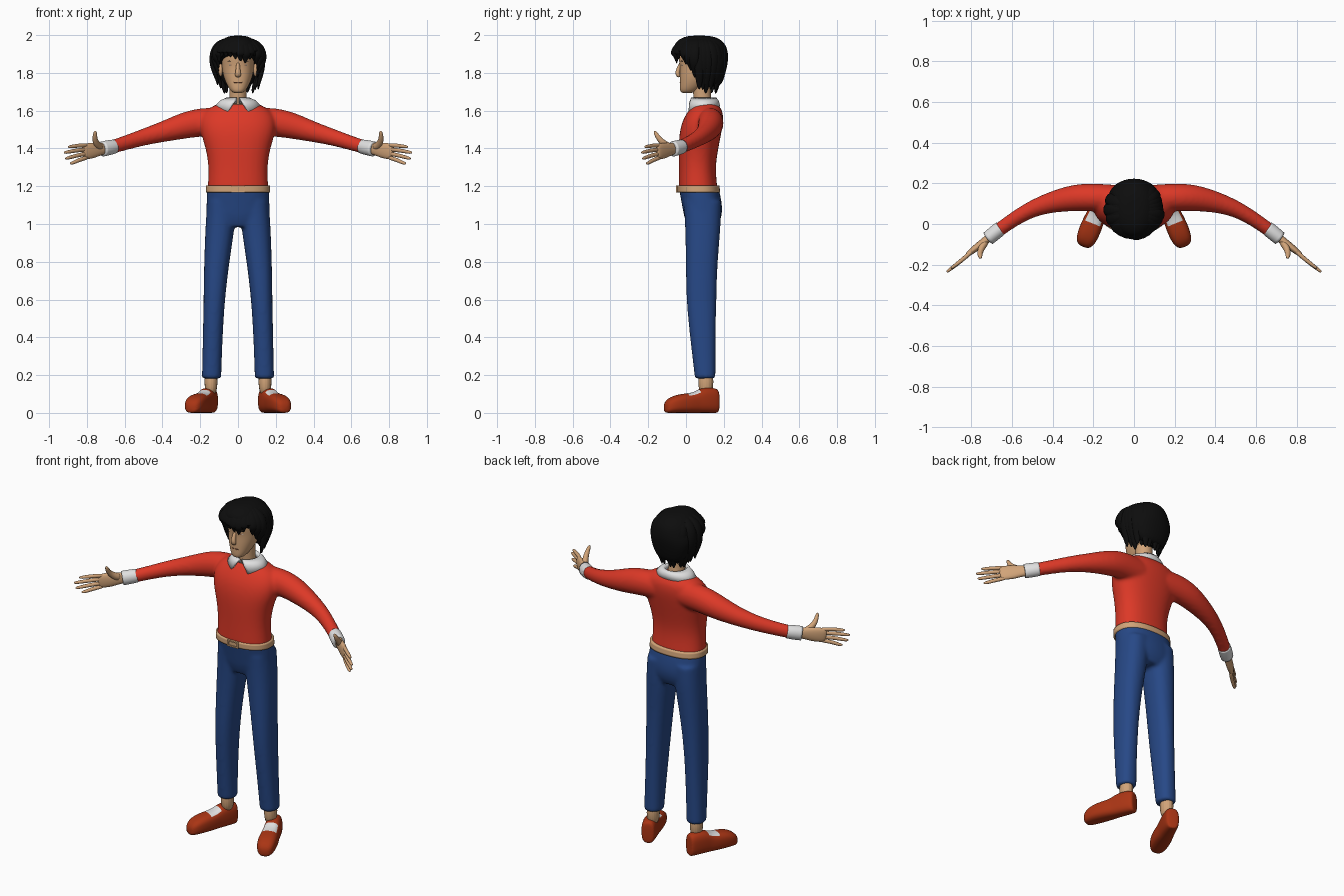
import bpy, bmesh, math, random
from mathutils import Vector, Matrix

if "Cube" in bpy.data.objects:
    bpy.data.objects.remove(bpy.data.objects["Cube"])

random.seed(4)


def material(name, rgb):
    m = bpy.data.materials.new(name)
    m.diffuse_color = (*rgb, 1)
    m.use_nodes = True
    m.node_tree.nodes["Principled BSDF"].inputs["Base Color"].default_value = m.diffuse_color
    return m


SKIN = material("skin tan", (0.64, 0.37, 0.19))
RED = material("sweater red", (0.72, 0.04, 0.02))
BLUE = material("trouser blue", (0.02, 0.065, 0.24))
RUST = material("shoe rust", (0.40, 0.035, 0.007))
BLACK = material("hair black", (0.004, 0.004, 0.004))
WHITE = material("cloth white", (0.75, 0.75, 0.75))
BROWN = material("detail brown", (0.30, 0.12, 0.06))


def loft(bm, rings, n=16, p=2.0, crease=False):
    """Skin closed rings given as (centre, half axis u, half axis v)."""
    layer = bm.edges.layers.float.get("crease_edge") or bm.edges.layers.float.new("crease_edge")
    sp = lambda c: math.copysign(abs(c) ** (2 / p), c)
    loops = []
    for c, u, v in rings:
        c, u, v = Vector(c), Vector(u), Vector(v)
        loops.append([bm.verts.new(c + u * sp(math.cos(2 * math.pi * i / n))
                                   + v * sp(math.sin(2 * math.pi * i / n))) for i in range(n)])
    for a, b in zip(loops, loops[1:]):
        for i in range(n):
            j = (i + 1) % n
            bm.faces.new((a[i], a[j], b[j], b[i]))
    for cap in (loops[0][::-1], loops[-1]):
        f = bm.faces.new(cap)
        if crease:
            for e in f.edges:
                e[layer] = 1.0


def stack(bm, rows, **kw):
    """Horizontal rings from rows (z, x centre, x radius, y front, y back)."""
    loft(bm, [((x, (y0 + y1) / 2, z), (rx, 0, 0), (0, (y1 - y0) / 2, 0))
              for z, x, rx, y0, y1 in rows], **kw)


def tube(bm, path, ref=(0, 0, 1), **kw):
    """Rings along path rows (x, y, z, radius across ref, radius along ref)."""
    pts, rings = [Vector(q[:3]) for q in path], []
    for i, q in enumerate(path):
        t = (pts[min(i + 1, len(pts) - 1)] - pts[max(i - 1, 0)]).normalized()
        side = t.cross(Vector(ref)).normalized()
        rings.append((pts[i], side * q[3], side.cross(t) * q[4]))
    loft(bm, rings, **kw)


def ball(bm, c, r):
    bmesh.ops.create_uvsphere(bm, u_segments=16, v_segments=10, radius=1,
                              matrix=Matrix.Translation(c) @ Matrix.Diagonal((*r, 1)))


def finish(bm, name, *mats, mirror=False, sub=2, voxel=0):
    bmesh.ops.recalc_face_normals(bm, faces=bm.faces)
    for f in bm.faces:
        f.smooth = True
    me = bpy.data.meshes.new(name)
    bm.to_mesh(me)
    bm.free()
    for m in mats:
        me.materials.append(m)
    ob = bpy.data.objects.new(name, me)
    bpy.context.collection.objects.link(ob)
    if mirror:
        ob.modifiers.new("mirror", "MIRROR").use_mirror_merge = False
    if sub:
        s = ob.modifiers.new("smooth", "SUBSURF")
        s.levels = s.render_levels = sub
    if voxel:  # fuse overlapping lofts into one skin
        r = ob.modifiers.new("fuse", "REMESH")
        r.mode, r.voxel_size, r.use_smooth_shade = "VOXEL", voxel, True
        s = ob.modifiers.new("relax", "SMOOTH")
        s.factor, s.iterations = 0.5, 6
    return ob


# sweater: torso and both sleeves fused
bm = bmesh.new()
stack(bm, [(1.185, 0, .163, -.04, .168), (1.30, 0, .155, -.038, .155), (1.40, 0, .172, -.04, .172),
           (1.48, 0, .20, -.037, .188), (1.55, 0, .205, -.02, .2), (1.605, 0, .175, .015, .195),
           (1.635, 0, .11, .04, .165)], n=20, p=2.3, crease=True)
for s in (1, -1):
    tube(bm, [(s * .08, .125, 1.54, .068, .078), (s * .20, .132, 1.54, .070, .078),
              (s * .29, .130, 1.52, .068, .071), (s * .39, .112, 1.49, .055, .056),
              (s * .50, .078, 1.46, .042, .045), (s * .60, .018, 1.428, .036, .039),
              (s * .675, -.037, 1.405, .035, .037)], crease=True)
finish(bm, "sweater", RED, voxel=.01)

# trousers: hips and both legs fused
bm = bmesh.new()
stack(bm, [(1.185, 0, .165, -.038, .175), (1.10, 0, .17, -.022, .195), (1.03, 0, .168, -.01, .19),
           (.985, 0, .12, .01, .165)], n=20, p=2.4, crease=True)
for s in (1, -1):
    stack(bm, [(1.12, s * .085, .08, -.015, .188), (1.0, s * .093, .08, -.006, .187),
               (.8, s * .113, .068, -.002, .168), (.6, s * .126, .057, -.001, .162),
               (.4, s * .134, .053, .02, .158), (.182, s * .14, .052, .046, .157)],
          p=2.3, crease=True)
finish(bm, "trousers", BLUE, voxel=.01)

# belt and buckle
bm = bmesh.new()
stack(bm, [(1.168, 0, .172, -.047, .182), (1.203, 0, .17, -.047, .178)], n=24, p=2.35, crease=True)
finish(bm, "belt", SKIN)
bm = bmesh.new()
for x, z, w, h in ((0, 1.2, .07, .008), (0, 1.171, .07, .008), (-.032, 1.185, .008, .03), (.032, 1.185, .008, .03)):
    bmesh.ops.create_cube(bm, size=1, matrix=Matrix.Translation((x, -.046, z)) @ Matrix.Diagonal((w, .012, h, 1)))
bpy.ops.object.select_all(action="DESELECT")
buckle = finish(bm, "buckle", SKIN, sub=0)
for f in buckle.data.polygons:
    f.use_smooth = False

# ankles
bm = bmesh.new()
stack(bm, [(.08, .143, .037, .062, .148), (.25, .143, .037, .062, .148)])
finish(bm, "ankles", SKIN, mirror=True)

# shoes with white laces on the instep
bm = bmesh.new()
heel, d, lat = Vector((.135, .17, 0)), Vector((.38, -.925, 0)), Vector((.925, .38, 0))
loft(bm, [(heel + d * s + Vector((0, 0, h / 2)), lat * w, (0, 0, h / 2)) for s, w, h in
          ((0, .028, .115), (.01, .04, .132), (.08, .046, .135), (.115, .046, .122), (.135, .048, .112),
           (.155, .05, .107), (.175, .052, .104), (.23, .054, .098), (.28, .047, .08), (.306, .026, .05))],
     n=24, p=2.7)
bm.normal_update()
bmesh.ops.recalc_face_normals(bm, faces=bm.faces)
for f in bm.faces:
    c = f.calc_center_median() - heel
    if f.normal.z > .5 and .11 < c.dot(d) < .175 and abs(c.dot(lat)) < .036:
        f.material_index = 1
finish(bm, "shoes", RUST, WHITE, mirror=True)

# cuffs
bm = bmesh.new()
tube(bm, [(.655, -.02, 1.41, .036, .038), (.68, -.04, 1.405, .038, .041), (.717, -.07, 1.397, .036, .041)],
     crease=True)
finish(bm, "cuffs", WHITE, mirror=True)

# hands: palm, four fingers, thumb
bm = bmesh.new()
tube(bm, [(.69, -.048, 1.40, .022, .028), (.725, -.077, 1.398, .020, .033), (.765, -.108, 1.39, .019, .043),
          (.80, -.135, 1.385, .016, .044), (.825, -.155, 1.38, .011, .038)], n=12, p=2.3)
for dz, x, z in ((.032, .90, 1.408), (.011, .922, 1.378), (-.011, .915, 1.347), (-.031, .89, 1.32)):
    k = (x - .70) * .82
    tube(bm, [(.79, -.128, 1.385 + dz, .012, .013),
              ((.79 + x) / 2, -(.128 + .055 + k) / 2 - .004, (1.385 + dz + z) / 2 + .003, .011, .0115),
              (x - .012, -.045 - k, z + .001, .0095, .010), (x, -.055 - k, z, .005, .005)], n=8)
tube(bm, [(.72, -.075, 1.40, .018, .022), (.748, -.112, 1.42, .019, .021), (.758, -.14, 1.447, .015, .015),
          (.757, -.158, 1.475, .012, .012), (.755, -.168, 1.494, .006, .006)], n=10)
finish(bm, "hands", SKIN, mirror=True)

# neck, head, nose
bm = bmesh.new()
stack(bm, [(1.58, 0, .05, .045, .145), (1.66, 0, .047, .04, .135), (1.70, 0, .046, .036, .13),
           (1.78, 0, .05, .03, .14)])
finish(bm, "neck", SKIN)
bm = bmesh.new()
stack(bm, [(1.692, 0, .022, -.022, .03), (1.705, 0, .042, -.034, .06), (1.745, 0, .064, -.033, .11),
           (1.79, 0, .081, -.034, .16), (1.84, 0, .088, -.032, .19), (1.89, 0, .088, -.045, .2),
           (1.94, 0, .075, -.03, .18), (1.97, 0, .04, 0, .14)], n=20, p=2.2)
finish(bm, "head", SKIN)
bm = bmesh.new()
tube(bm, [(0, -.024, 1.862, .007, .009), (0, -.038, 1.825, .012, .011), (0, -.048, 1.795, .014, .017),
          (0, -.034, 1.777, .010, .016)], ref=(1, 0, 0), n=10)
finish(bm, "nose", SKIN)

# ears, eyes, brows, lips
for name, mat, c, r in (("ears", SKIN, (.092, .065, 1.815), (.012, .02, .034)),
                        ("eyes", WHITE, (.036, -.014, 1.842), (.014, .010, .006)),
                        ("irises", BROWN, (.036, -.018, 1.842), (.006, .008, .006)),
                        ("brows", BLACK, (.037, -.018, 1.862), (.019, .010, .003)),
                        ("lips", BROWN, (.008, -.027, 1.75), (.016, .007, .004))):
    bm = bmesh.new()
    ball(bm, c, r)
    finish(bm, name, mat, mirror=True, sub=0)

# hair: cap plus hanging locks round the head
bm = bmesh.new()
stack(bm, [(1.725, 0, .075, .105, .185), (1.78, 0, .105, .085, .205), (1.84, 0, .125, .06, .22),
           (1.875, 0, .13, .0, .225), (1.90, 0, .13, -.06, .225), (1.95, 0, .112, -.07, .215),
           (1.985, 0, .075, -.03, .175), (1.998, 0, .035, .02, .12)], n=20, p=2.1)
N = 30
for i in range(N):
    a = (i + .5) / N * 2 * math.pi - math.pi
    t = min(max((abs(a) - .75) / 1.1, 0), 1)
    end = 1.875 - .165 * t * t * (3 - 2 * t) + random.uniform(-.02, .02)
    out = random.uniform(.95, 1.05)
    sx, sy = math.sin(a), -math.cos(a)
    tuck = .92 - .28 * t + random.uniform(-.03, .12) * t
    at = lambda k, z, w, b: (sx * .138 * k, .07 + sy * .136 * k, z, w, b)
    tube(bm, [at(.2, 1.98, .012, .015), at(.65 * out, 1.965, .018, .03), at(.95 * out, 1.925, .018, .032),
              at(out, 1.925 + (end - 1.925) * .45, .016, .028), at(.97 * tuck + .03, end + .025, .011, .02),
              at(tuck, end - .008, .003, .003)], ref=(-sy, sx, 0), n=8)
finish(bm, "hair", BLACK)

# collar: folded band with two front points
bm = bmesh.new()
M, rows = 40, []
for rx, ry, z, gap in ((.055, .058, 1.64, .1), (.064, .068, 1.664, .1), (.092, .076, 1.65, .28), (.118, .083, 1.622, .46)):
    row = []
    for i in range(M + 1):
        a = gap + (2 * math.pi - 2 * gap) * i / M
        drop = (.035 if rx > .1 else .015 if rx > .09 else 0) * max(0, math.cos(a)) ** 2
        row.append(bm.verts.new((rx * math.sin(a), .093 - ry * math.cos(a), z - drop)))
    rows.append(row)
for a, b in zip(rows, rows[1:]):
    for i in range(M):
        bm.faces.new((a[i], a[i + 1], b[i + 1], b[i]))
collar = finish(bm, "collar", WHITE, sub=0)
sol = collar.modifiers.new("thickness", "SOLIDIFY")
sol.thickness, sol.offset = .01, 0
